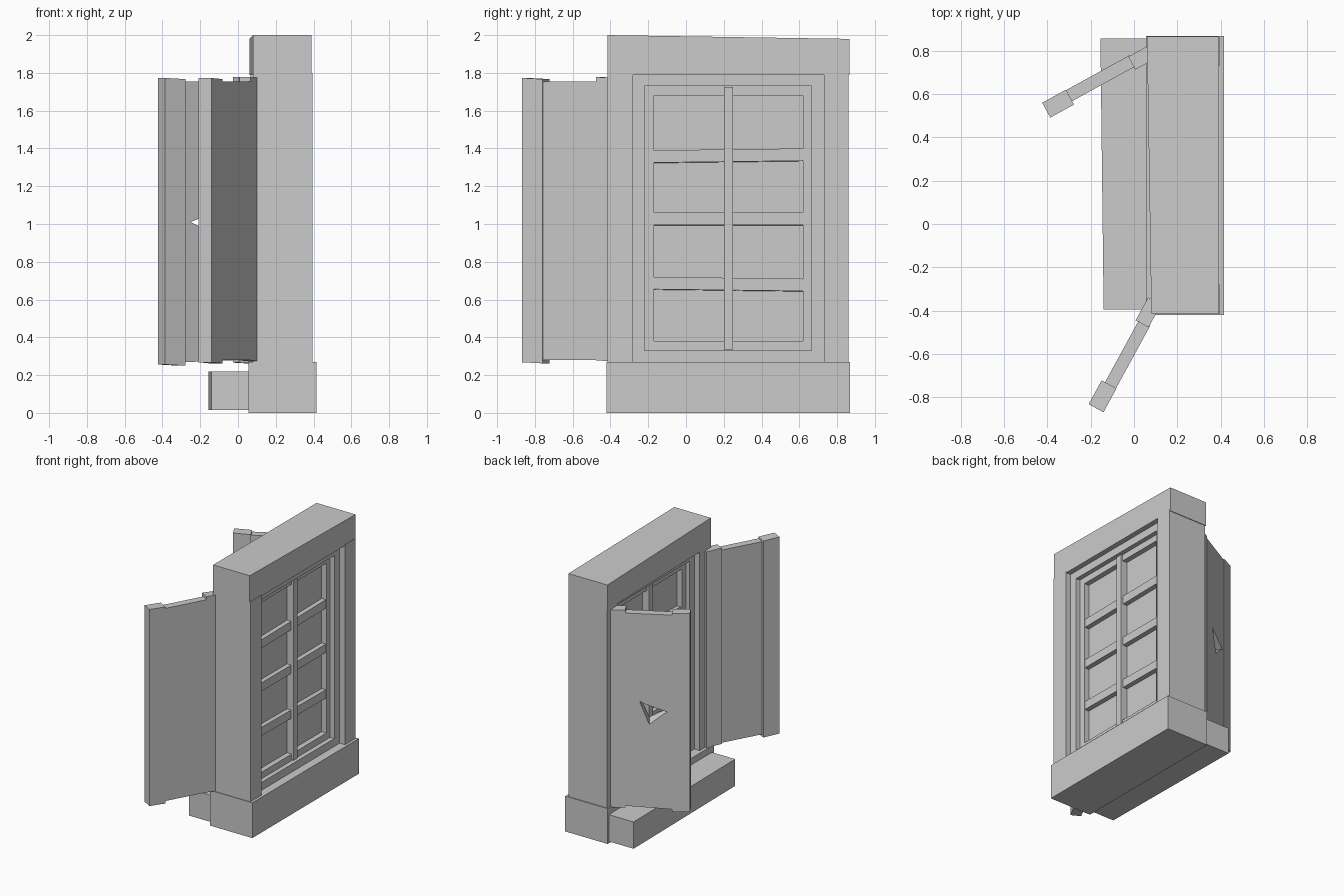
import bpy, bmesh
from math import atan2
from mathutils import Matrix, Vector

cube = bpy.data.objects.get("Cube")
if cube:
    bpy.data.objects.remove(cube, do_unlink=True)

grey = bpy.data.materials.new("plain_grey")
grey.use_nodes = True
colour = (0.6, 0.6, 0.6, 1)
grey.diffuse_color = colour
grey.node_tree.nodes["Principled BSDF"].inputs["Base Color"].default_value = colour


def finish(name, bm):
    bmesh.ops.recalc_face_normals(bm, faces=bm.faces)
    mesh = bpy.data.meshes.new(name)
    bm.to_mesh(mesh)
    bm.free()
    mesh.materials.append(grey)
    obj = bpy.data.objects.new(name, mesh)
    bpy.context.collection.objects.link(obj)
    return obj


def box(name, x, y, z, adjust=None):
    """Block from three (low, high) ranges; adjust may nudge each corner."""
    bm = bmesh.new()
    bmesh.ops.create_cube(bm, size=1)
    for v in bm.verts:
        side = v.co.copy()
        v.co = [r[0] if s < 0 else r[1] for r, s in zip((x, y, z), side)]
        if adjust:
            adjust(v.co, side)
    return finish(name, bm)


def loft(name, first, second):
    """Solid between two matching outlines."""
    bm = bmesh.new()
    a = [bm.verts.new(p) for p in first]
    b = [bm.verts.new(p) for p in second]
    bm.faces.new(a)
    bm.faces.new(b)
    for i in range(len(a)):
        j = (i + 1) % len(a)
        bm.faces.new((a[i], a[j], b[j], b[i]))
    return finish(name, bm)


def ring(name, x, outer, inner):
    """Rectangular frame facing x; outer and inner are (y0, y1, z0, z1)."""
    bm = bmesh.new()
    loops = []
    for px, (y0, y1, z0, z1) in ((x[0], outer), (x[1], outer), (x[1], inner), (x[0], inner)):
        loops.append([bm.verts.new((px, *p)) for p in ((y0, z0), (y1, z0), (y1, z1), (y0, z1))])
    for k in range(4):
        a, b = loops[k], loops[(k + 1) % 4]
        for i in range(4):
            j = (i + 1) % 4
            bm.faces.new((a[i], a[j], b[j], b[i]))
    return finish(name, bm)


# Masonry surround: uneven lintel, two jambs, wide sill and outer ledge
def lintel_shape(co, side):
    if side.y > 0 and side.z > 0:
        co.z -= 0.02
    if side.y > 0 and side.x < 0:
        co.x -= 0.02


def ledge_shape(co, side):
    if side.y < 0 and side.x < 0:
        co.x += 0.015


box("lintel", (0.08, 0.39), (-0.415, 0.865), (1.79, 2.0), lintel_shape)
box("front_jamb", (0.08, 0.395), (-0.415, -0.28), (0.25, 1.8))
box("back_jamb", (0.065, 0.395), (0.73, 0.86), (0.25, 1.8))
box("sill", (0.055, 0.415), (-0.42, 0.868), (0.0, 0.27))
box("outer_ledge", (-0.155, 0.06), (-0.395, 0.855), (0.015, 0.22), ledge_shape)

# Stepped wooden casing and sash around the pane
opening = (-0.285, 0.735, 0.265, 1.795)
casing = (-0.22, 0.665, 0.33, 1.73)
sash = (-0.17, 0.62, 0.38, 1.68)
ring("casing", (0.125, 0.35), opening, casing)
ring("sash", (0.155, 0.315), casing, sash)
box("pane", (0.195, 0.275), (-0.18, 0.63), (0.37, 1.69))

# Glazing bars
box("mullion", (0.14, 0.33), (0.2, 0.25), (0.335, 1.725))
for i, (z, rise) in enumerate(((1.36, 0.01), (1.025, 0), (0.68, -0.01))):
    def bar_shape(co, side, rise=rise):
        co.z += rise * side.y
        if side.x > 0 and side.z < 0:
            co.z += 0.01
    box(f"glazing_bar_{i + 1}", (0.165, 0.31), (-0.175, 0.625), (z - 0.04, z + 0.035), bar_shape)


# Open shutters: local x runs from hinge to free edge, local y is thickness
def shutter(prefix, hinge, tip, drop, face):
    run = Vector(tip) - Vector(hinge)
    length = run.length
    place = Matrix.Translation((*hinge, 0)) @ Matrix.Rotation(atan2(run.y, run.x), 4, "Z")

    def panel_shape(co, side):
        if side.x > 0 and side.z < 0:
            co.z -= drop
        co.y += 0.008 * face

    def tilt(co, side):
        if side.z < 0:
            co.z -= drop
        co.z += 0.006 * side.x

    parts = [
        box(prefix + "_hinge_stile", (0, 0.12), (-0.034, 0.034), (0.275, 1.775), tilt),
        box(prefix + "_panel", (0.11, length - 0.11), (-0.029, 0.029), (0.28, 1.755), panel_shape),
        box(prefix + "_outer_stile", (length - 0.125, length), (-0.039, 0.039), (0.265, 1.77), tilt),
    ]
    for part in parts:
        part.matrix_world = place
    return parts[1], place


shutter("front_shutter", (0.095, -0.355), (-0.175, -0.85), 0, 1)
panel, place = shutter("back_shutter", (0.095, 0.8), (-0.405, 0.525), 0.012, -1)

# Three-cornered opening through the back shutter
outside = ((0.22, 1.08), (0.42, 1.01), (0.29, 0.9))
inside = ((0.22, 1.1), (0.4, 1.01), (0.28, 0.96))
cutter = loft("opening_cutter", [(u, -0.06, z) for u, z in outside], [(u, 0.06, z) for u, z in inside])
cutter.matrix_world = place
cutter.hide_render = True
cut = panel.modifiers.new("opening", "BOOLEAN")
cut.operation = "DIFFERENCE"
cut.solver = "EXACT"
cut.object = cutter
bpy.context.view_layer.update()
bpy.context.view_layer.objects.active = panel
bpy.ops.object.modifier_apply(modifier=cut.name)
bpy.data.objects.remove(cutter, do_unlink=True)
